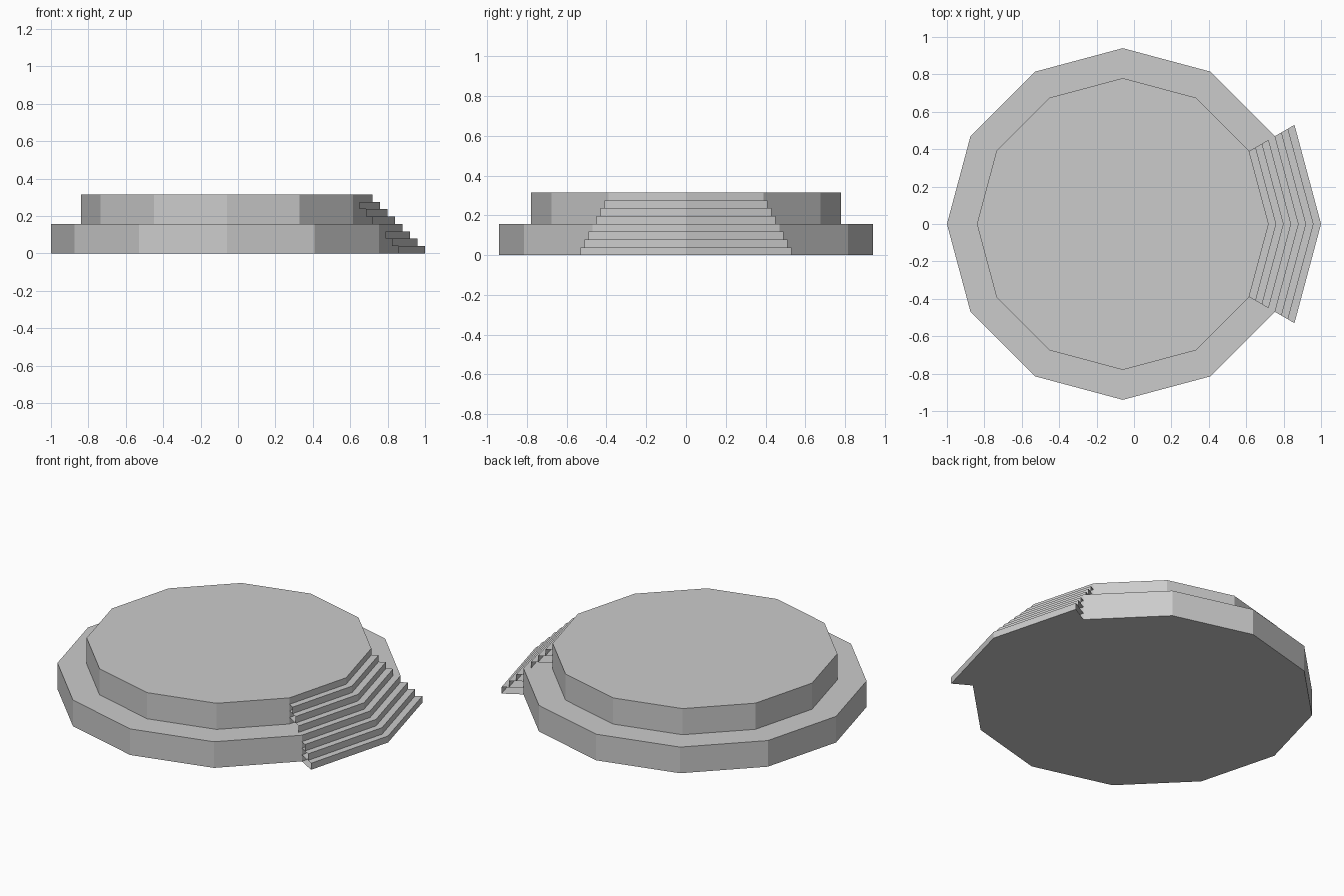
import bpy
import bmesh
from math import cos, sin, radians
from mathutils import Vector

cube = bpy.data.objects.get("Cube")
if cube:
    bpy.data.objects.remove(cube, do_unlink=True)

CENTRE_X = -0.06
BASE_R, TOP_R = 0.94, 0.78      # radii of the two tiers
TIER_H = 0.1575                 # height of one tier
STEP_H = TIER_H / 4
STEP_RUN = 0.04

stone = bpy.data.materials.new("grey_stone")
stone.use_nodes = True
GREY = (0.6, 0.6, 0.6, 1)
stone.diffuse_color = GREY
stone.node_tree.nodes["Principled BSDF"].inputs["Base Color"].default_value = GREY


def rim(radius, z, angles):
    return [Vector((CENTRE_X + radius * cos(radians(a)), radius * sin(radians(a)), z))
            for a in angles]


def add_object(name, bm):
    mesh = bpy.data.meshes.new(name)
    bm.to_mesh(mesh)
    bm.free()
    mesh.materials.append(stone)
    obj = bpy.data.objects.new(name, mesh)
    bpy.context.collection.objects.link(obj)


def tier(name, radius, z0, z1):
    """Closed twelve-sided drum."""
    bm = bmesh.new()
    face = bm.faces.new([bm.verts.new(p) for p in rim(radius, z0, range(0, 360, 30))])
    top = bmesh.ops.extrude_face_region(bm, geom=[face], use_keep_orig=True)["geom"]
    for v in top:
        if isinstance(v, bmesh.types.BMVert):
            v.co.z = z1
    bmesh.ops.recalc_face_normals(bm, faces=bm.faces)
    add_object(name, bm)


def step(name, inner, outer, z0, z1):
    """Bent step with a floor, riser and tread; its two ends stay open."""
    bm = bmesh.new()
    angles = (-30, 0, 30)
    profile = ((inner, z0), (outer, z0), (outer, z1), (inner, z1))
    rows = [[bm.verts.new(p) for p in rim(r, z, angles)] for r, z in profile]
    for low, high in zip(rows, rows[1:]):
        for i in range(2):
            bm.faces.new((low[i], low[i + 1], high[i + 1], high[i]))
    add_object(name, bm)


# Two stacked drums
tier("lower_platform", BASE_R, 0, TIER_H)
tier("upper_platform", TOP_R, TIER_H, 2 * TIER_H)

# Three steps up to each drum
for label, radius, base in (("lower", BASE_R, 0), ("upper", TOP_R, TIER_H)):
    for i in range(3):
        z = base + i * STEP_H
        step(f"{label}_step_{i + 1}", radius, radius + (3 - i) * STEP_RUN, z, z + STEP_H)
